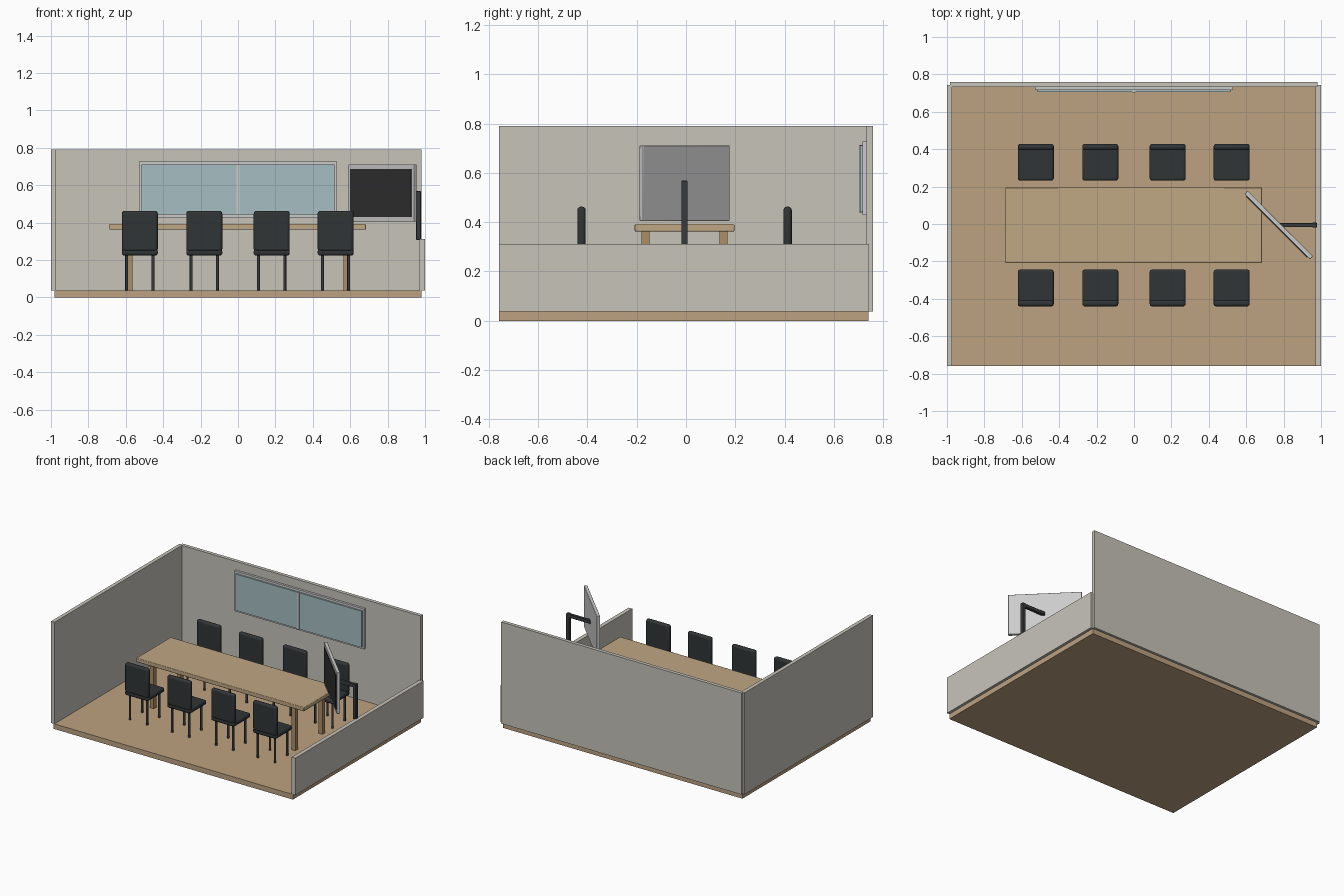
import bpy
from math import radians, sqrt
from mathutils import Matrix, Vector

if "Cube" in bpy.data.objects:
    bpy.data.objects.remove(bpy.data.objects["Cube"])


def material(name, r, g, b):
    m = bpy.data.materials.new(name)
    m.diffuse_color = (r, g, b, 1)
    m.use_nodes = True
    m.node_tree.nodes["Principled BSDF"].inputs["Base Color"].default_value = m.diffuse_color
    return m


WALL = material("wall_paint", 0.57, 0.55, 0.49)
FLOOR = material("floor_wood", 0.51, 0.36, 0.22)
WOOD = material("table_wood", 0.53, 0.39, 0.23)
LEGWOOD = material("leg_wood", 0.42, 0.27, 0.13)
DARK = material("dark_fabric", 0.03, 0.035, 0.036)
METAL = material("dark_metal", 0.04, 0.042, 0.046)
FRAME = material("light_frame", 0.6, 0.61, 0.61)
GLASS = material("glass", 0.38, 0.51, 0.54)
SCREEN = material("screen_black", 0.03, 0.03, 0.03)


def finish(ob, name, mat):
    ob.name = name
    ob.data.materials.append(mat)
    return ob


def box(name, x, y, z, mat, bevel=0.0, segments=2):
    """Box from (min, max) ranges, with optional rounded edges."""
    lo, hi = Vector((x[0], y[0], z[0])), Vector((x[1], y[1], z[1]))
    bpy.ops.mesh.primitive_cube_add(size=1)
    ob = bpy.context.object
    ob.data.transform(Matrix.Diagonal((*(hi - lo), 1)))
    ob.location = (lo + hi) / 2
    finish(ob, name, mat)
    if bevel:
        bpy.ops.object.shade_smooth_by_angle(angle=radians(35))
        mod = ob.modifiers.new("rounded_edges", 'BEVEL')
        mod.width, mod.segments = bevel, segments
    return ob


def rod(name, x, y, z, radius, mat):
    bpy.ops.mesh.primitive_cylinder_add(
        vertices=16, radius=radius, depth=z[1] - z[0], location=(x, y, sum(z) / 2))
    finish(bpy.context.object, name, mat)
    bpy.ops.object.shade_smooth_by_angle(angle=radians(40))


# Room shell: floor, two tall walls, one low wall
box("floor", (-0.98, 0.98), (-0.758, 0.74), (0, 0.038), FLOOR)
box("back_wall", (-0.985, 0.982), (0.732, 0.758), (0.038, 0.79), WALL)
box("left_wall", (-1, -0.972), (-0.758, 0.742), (0.038, 0.79), WALL)
box("right_low_wall", (0.97, 1), (-0.758, 0.742), (0.038, 0.312), WALL)

# Window on the back wall
box("window_frame", (-0.53, 0.53), (0.716, 0.733), (0.428, 0.727), FRAME)
box("window_glass", (-0.516, 0.516), (0.705, 0.718), (0.442, 0.711), GLASS)
box("window_mullion", (-0.008, 0.008), (0.702, 0.72), (0.44, 0.713), FRAME)

# Table
YC = -0.006
box("table_top", (-0.688, 0.685), (YC - 0.202, YC + 0.202), (0.362, 0.392), WOOD, 0.004)
for sx in (-1, 1):
    for sy in (-1, 1):
        cx, cy = sx * 0.58, YC + sy * 0.158
        box("table_leg", (cx - 0.016, cx + 0.016), (cy - 0.016, cy + 0.016),
            (0.038, 0.364), LEGWOOD)

# Chairs, four on each side, backs facing outward
for side in (-1, 1):
    def span(a, b):
        return tuple(sorted((YC + side * a, YC + side * b)))
    for cx in (-0.525, -0.18, 0.18, 0.522):
        x = (cx - 0.096, cx + 0.096)
        box("chair_seat", x, span(0.238, 0.434), (0.224, 0.258), DARK, 0.012, 3)
        box("chair_back", x, span(0.401, 0.435), (0.246, 0.463), DARK, 0.014, 3)
        for dx in (-0.07, 0.07):
            for dy in (0.265, 0.407):
                rod("chair_leg", cx + dx, YC + side * dy, (0.038, 0.23), 0.008, METAL)

# Display turned 45 degrees into the room: casing, screen panel, raised rim
turn = Matrix.Translation((0.773, -0.006, 0.558)) @ Matrix.Rotation(radians(-45), 4, 'Z')
display = [
    box("display_case", (-0.248, 0.248), (-0.011, 0.012), (-0.153, 0.153), FRAME, 0.003),
    box("display_screen", (-0.23, 0.23), (-0.015, -0.008), (-0.128, 0.128), SCREEN),
]
for ob in display:
    ob.matrix_world = turn @ Matrix.Translation(ob.location)

# Bracket standing on the low wall, with an arm to the display
box("bracket_post", (0.953, 0.978), (YC - 0.013, YC + 0.013), (0.308, 0.568), METAL, 0.003)
box("bracket_arm", (0.78, 0.965), (YC - 0.011, YC + 0.011), (0.54, 0.566), METAL, 0.003)
